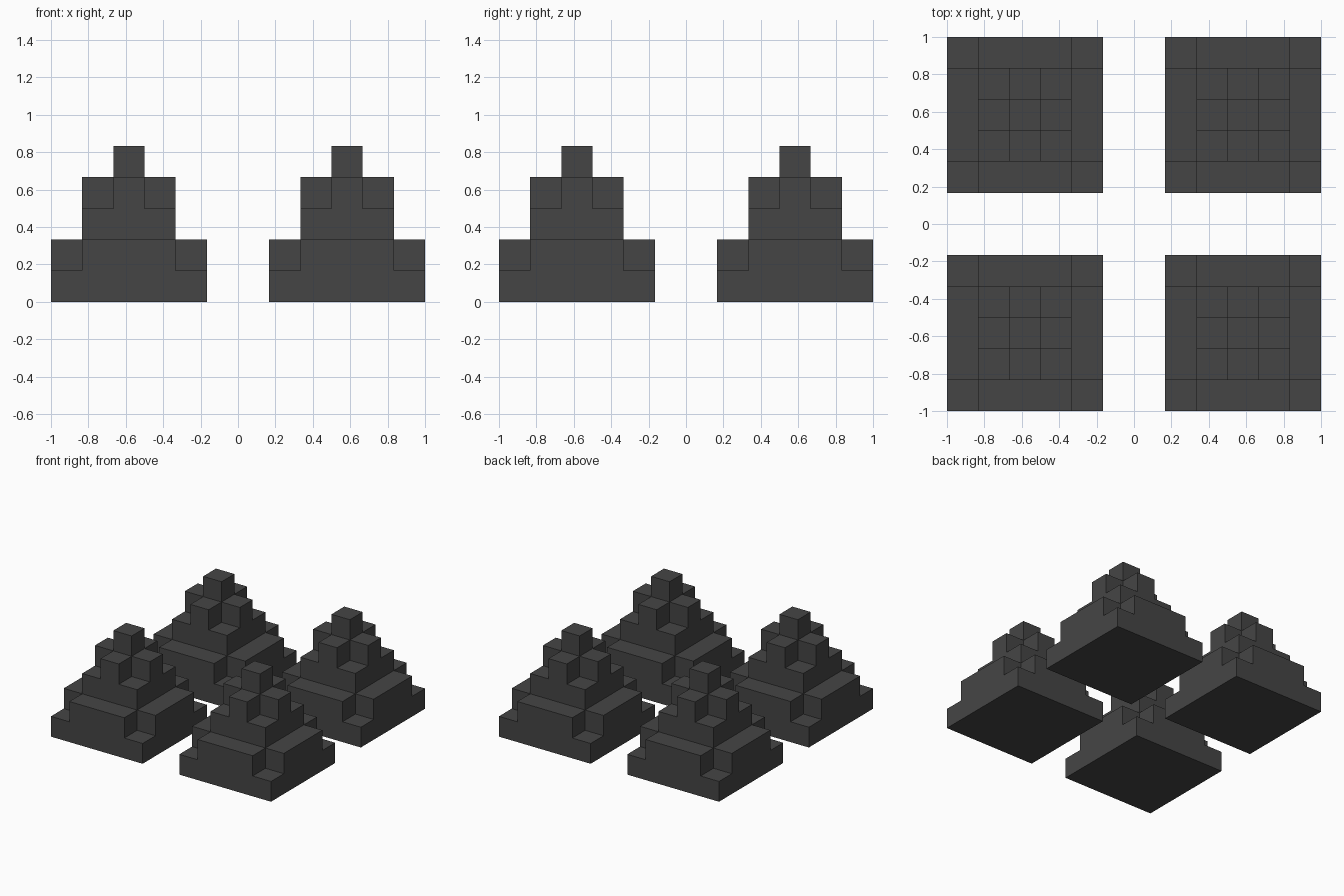
import bpy, bmesh, math
from mathutils import Vector

if "Cube" in bpy.data.objects:
    bpy.data.objects.remove(bpy.data.objects["Cube"])

U = 1 / 6            # edge of one building block
HALF = 2             # blocks from a pyramid's centre to its outer row

stone = bpy.data.materials.new("dark_grey_stone")
stone.diffuse_color = (0.06, 0.06, 0.06, 1)
stone.use_nodes = True
stone.node_tree.nodes["Principled BSDF"].inputs["Base Color"].default_value = stone.diffuse_color


def filled(x, y, z):
    """Stepped pyramid: full slab, then slab without corners, on two tiers, with a cap."""
    a, b = abs(x), abs(y)
    size = {0: 2, 1: 2, 2: 1, 3: 1, 4: 0}.get(z, -1)
    if max(a, b) > size:
        return False
    return not (z in (1, 3) and a == size and b == size)


def pyramid_mesh():
    bm = bmesh.new()
    r = range(-HALF, HALF + 1)
    for x in r:
        for y in r:
            for z in range(5):
                if not filled(x, y, z):
                    continue
                centre = Vector((x, y, z + 0.5))
                for axis in range(3):
                    for s in (-1, 1):
                        n = Vector((0, 0, 0))
                        n[axis] = s
                        if filled(x + int(n.x), y + int(n.y), z + int(n.z)):
                            continue
                        # exposed block side, wound outwards
                        p = Vector((0, 0, 0))
                        p[(axis + 1) % 3] = 0.5
                        q = n.cross(p)
                        c = centre + n * 0.5
                        bm.faces.new([bm.verts.new((c + d) * U)
                                      for d in (p + q, q - p, -p - q, p - q)])
    bmesh.ops.remove_doubles(bm, verts=bm.verts, dist=1e-4)
    # merge coplanar block sides into clean faces
    bmesh.ops.dissolve_limit(bm, angle_limit=math.radians(1),
                             verts=bm.verts, edges=bm.edges)
    bmesh.ops.recalc_face_normals(bm, faces=bm.faces)
    me = bpy.data.meshes.new("stepped_pyramid")
    bm.to_mesh(me)
    bm.free()
    me.materials.append(stone)
    return me


# four identical pyramids, two blocks apart
mesh = pyramid_mesh()
for sy, row in ((-1, "front"), (1, "back")):
    for sx, side in ((-1, "left"), (1, "right")):
        ob = bpy.data.objects.new(f"pyramid_{row}_{side}", mesh)
        ob.location = (sx * 3.5 * U, sy * 3.5 * U, 0)
        bpy.context.collection.objects.link(ob)
